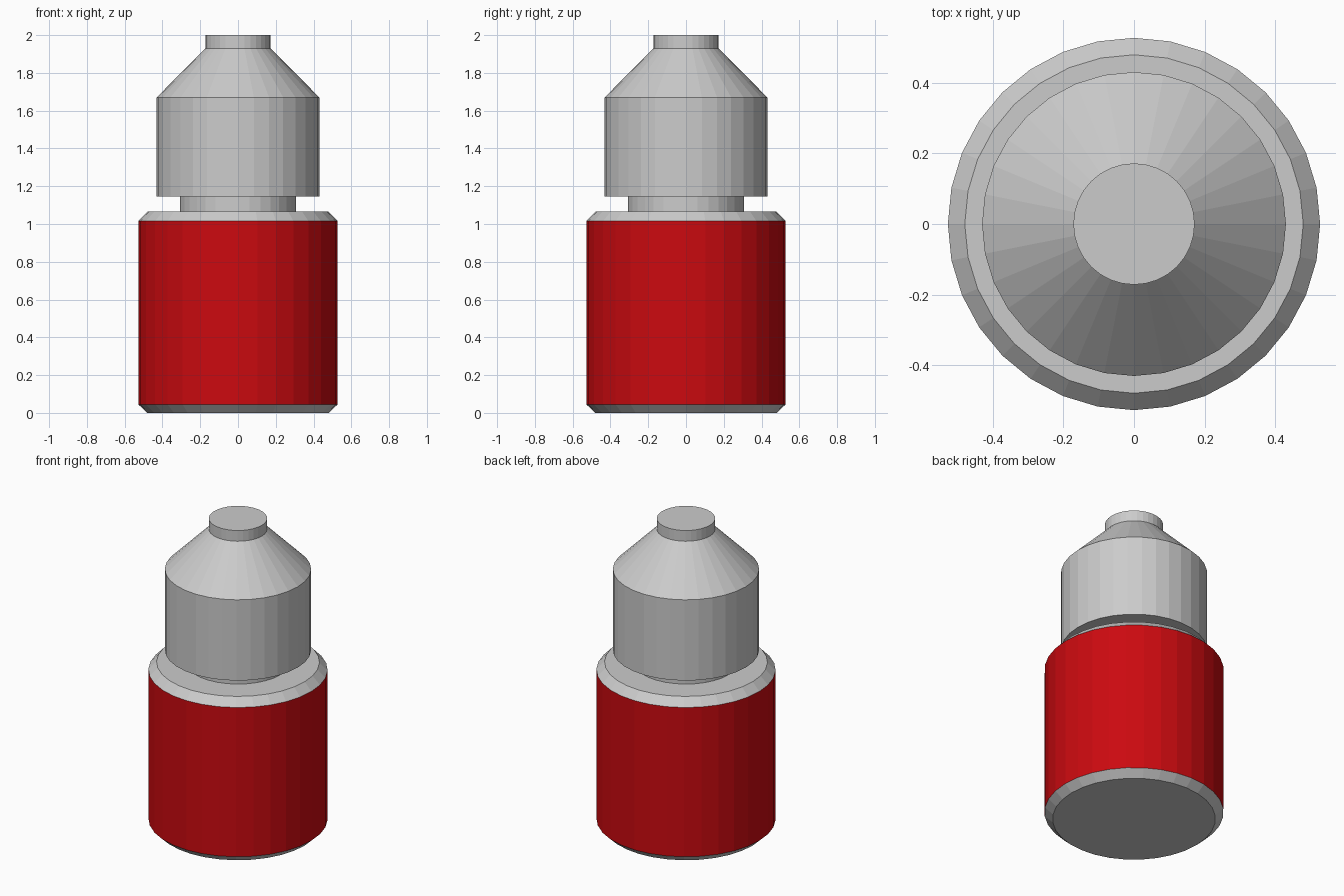
import bpy, bmesh
from math import cos, sin, tau

if "Cube" in bpy.data.objects:
    bpy.data.objects.remove(bpy.data.objects["Cube"])

SIDES = 32


def lathe(name, profile, cap_start=False, cap_end=False, color=None):
    """Revolve (radius, z) points around z, with optional end discs."""
    bm = bmesh.new()
    rings = [[bm.verts.new((r * cos(tau * i / SIDES), r * sin(tau * i / SIDES), z))
              for i in range(SIDES)] for r, z in profile]
    for a, b in zip(rings, rings[1:]):
        for i in range(SIDES):
            j = (i + 1) % SIDES
            bm.faces.new((a[i], a[j], b[j], b[i]))
    if cap_start:
        bm.faces.new(rings[0][::-1])
    if cap_end:
        bm.faces.new(rings[-1])
    mesh = bpy.data.meshes.new(name)
    bm.to_mesh(mesh)
    bm.free()
    obj = bpy.data.objects.new(name, mesh)
    bpy.context.collection.objects.link(obj)
    if color:
        mat = bpy.data.materials.new(name)
        mat.diffuse_color = color
        mat.use_nodes = True
        mat.node_tree.nodes["Principled BSDF"].inputs["Base Color"].default_value = mat.diffuse_color
        mesh.materials.append(mat)
    return obj


# Bevelled grey foot
lathe("base", [(0.48, 0), (0.528, 0.045)], cap_start=True)

# Red outer wall
lathe("red_body", [(0.528, 0.045), (0.528, 1.015)], color=(0.6, 0.003, 0.005, 1))

# Bevelled shoulder, ledge and narrow neck
lathe("shoulder_and_neck", [(0.528, 1.015), (0.48, 1.065), (0.308, 1.065), (0.308, 1.145)])

# Upper cylinder, cone and small tip
lathe("upper_head", [(0.308, 1.145), (0.431, 1.145), (0.431, 1.67),
                     (0.172, 1.93), (0.172, 2.0)], cap_end=True)
